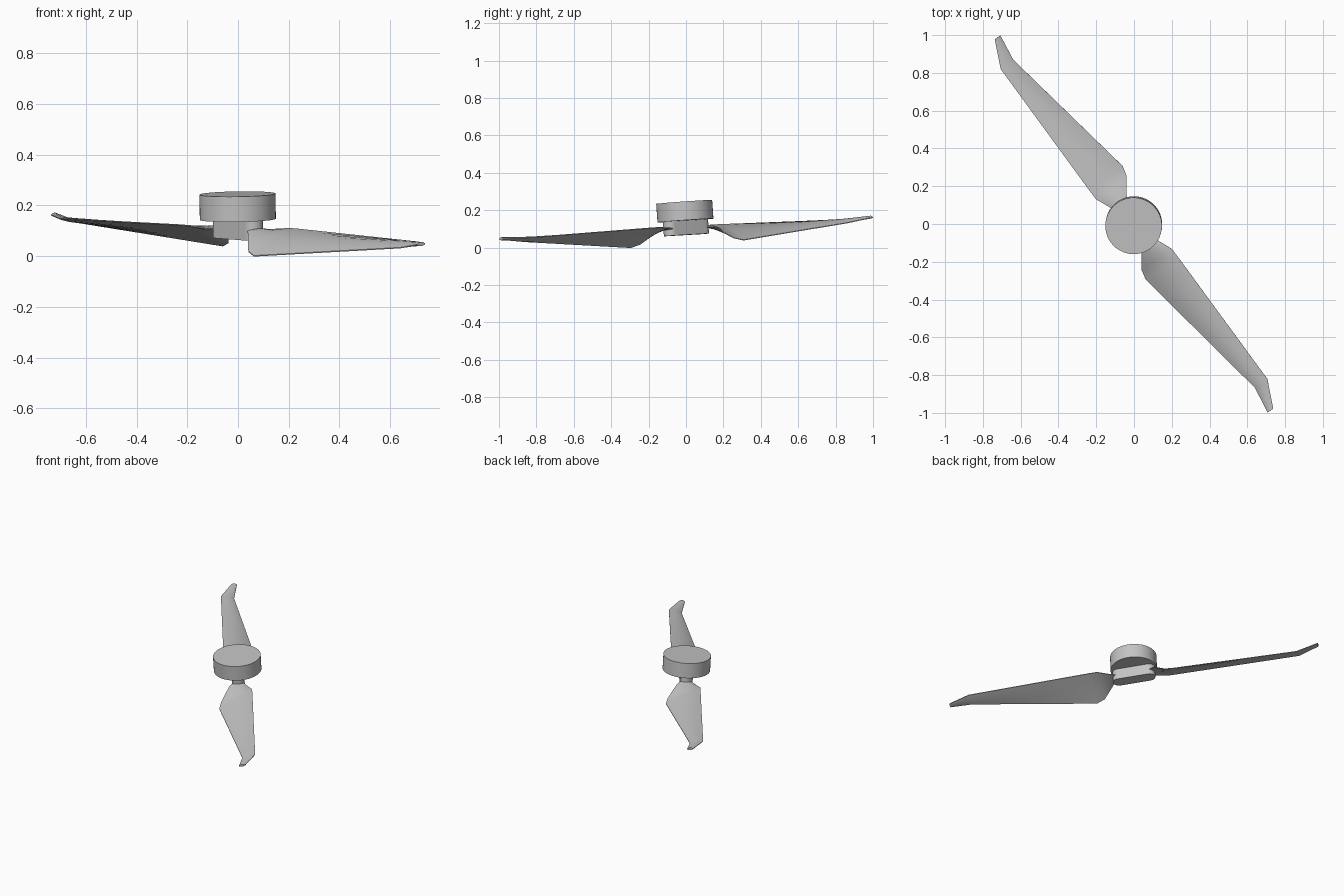
import bpy, bmesh, math
from mathutils import Matrix, Vector

if "Cube" in bpy.data.objects:
    bpy.data.objects.remove(bpy.data.objects["Cube"])

grey = bpy.data.materials.new("light_grey")
grey.use_nodes = True
grey.diffuse_color = (0.55, 0.55, 0.55, 1)
grey.node_tree.nodes["Principled BSDF"].inputs["Base Color"].default_value = grey.diffuse_color

# the whole assembly leans slightly about the blade plane
PIVOT = 0.105
LEAN = (Matrix.Translation((0, 0, PIVOT)) @ Matrix.Rotation(math.radians(4), 4, 'X')
        @ Matrix.Rotation(math.radians(-0.9), 4, 'Y'))
SPAN = math.atan2(-0.81, 0.59)  # heading of the first blade


def finish(name, bm, spin):
    bmesh.ops.recalc_face_normals(bm, faces=bm.faces)
    bm.transform(LEAN @ Matrix.Rotation(spin, 4, 'Z'))
    mesh = bpy.data.meshes.new(name)
    bm.to_mesh(mesh)
    bm.free()
    mesh.materials.append(grey)
    obj = bpy.data.objects.new(name, mesh)
    bpy.context.collection.objects.link(obj)
    bpy.ops.object.select_all(action='DESELECT')
    obj.select_set(True)
    bpy.context.view_layer.objects.active = obj
    bpy.ops.object.shade_smooth_by_angle(angle=math.radians(35))


def loft(name, rings, spin):
    bm = bmesh.new()
    rows = [[bm.verts.new(p) for p in ring] for ring in rings]
    for a, b in zip(rows, rows[1:]):
        for i in range(len(a)):
            j = (i + 1) % len(a)
            bm.faces.new((a[i], a[j], b[j], b[i]))
    bm.faces.new(rows[0])
    bm.faces.new(rows[-1])
    finish(name, bm, spin)


def stadium(half, radius, z, n=24):
    # rounded bar outline; half = 0 gives a circle
    ring = []
    for side in (0, 1):
        for i in range(n + 1 if half else n):
            a = math.pi * (side + i / n) - math.pi / 2
            ring.append((math.cos(a) * radius + (half, -half)[side], math.sin(a) * radius, z))
    return ring


# motor cap and the rounded bar that clamps the blades
loft("motor_cap", [stadium(0, 0.15, z) for z in (0.04, 0.14)], SPAN)
loft("hub_bar", [stadium(0.1, 0.04, z) for z in (-0.037, 0.042)], SPAN)

# blade stations: distance out, trailing edge (across, height), leading edge (across, height)
STATIONS = [
    (0.11, (-0.035, 0.0), (0.035, 0.0)),
    (0.148, (-0.06, -0.005), (0.052, 0.0)),
    (0.225, (-0.115, -0.07), (0.085, 0.01)),
    (0.28, (-0.128, -0.085), (0.086, 0.01)),
    (1.08, (0.005, -0.022), (0.087, -0.003)),
    (1.225, (-0.017, -0.002), (0.02, 0.0)),
]


def section(u, trail, lead, n=8):
    # thin cambered aerofoil between the two edges
    low, high = Vector((u, *trail)), Vector((u, *lead))
    chord = (high - low).length

    def point(t, side):
        bulge = 4 * t * (1 - t)
        return low.lerp(high, t) + Vector((0, 0, bulge * (0.04 * chord + side * 0.006) + side * 0.002))

    return ([point(i / n, 1) for i in range(n + 1)]
            + [point(i / n, -1) for i in range(n, -1, -1)])


for label, turn in (("front", 0), ("back", math.pi)):
    loft(label + "_blade", [section(*s) for s in STATIONS], SPAN + turn)
